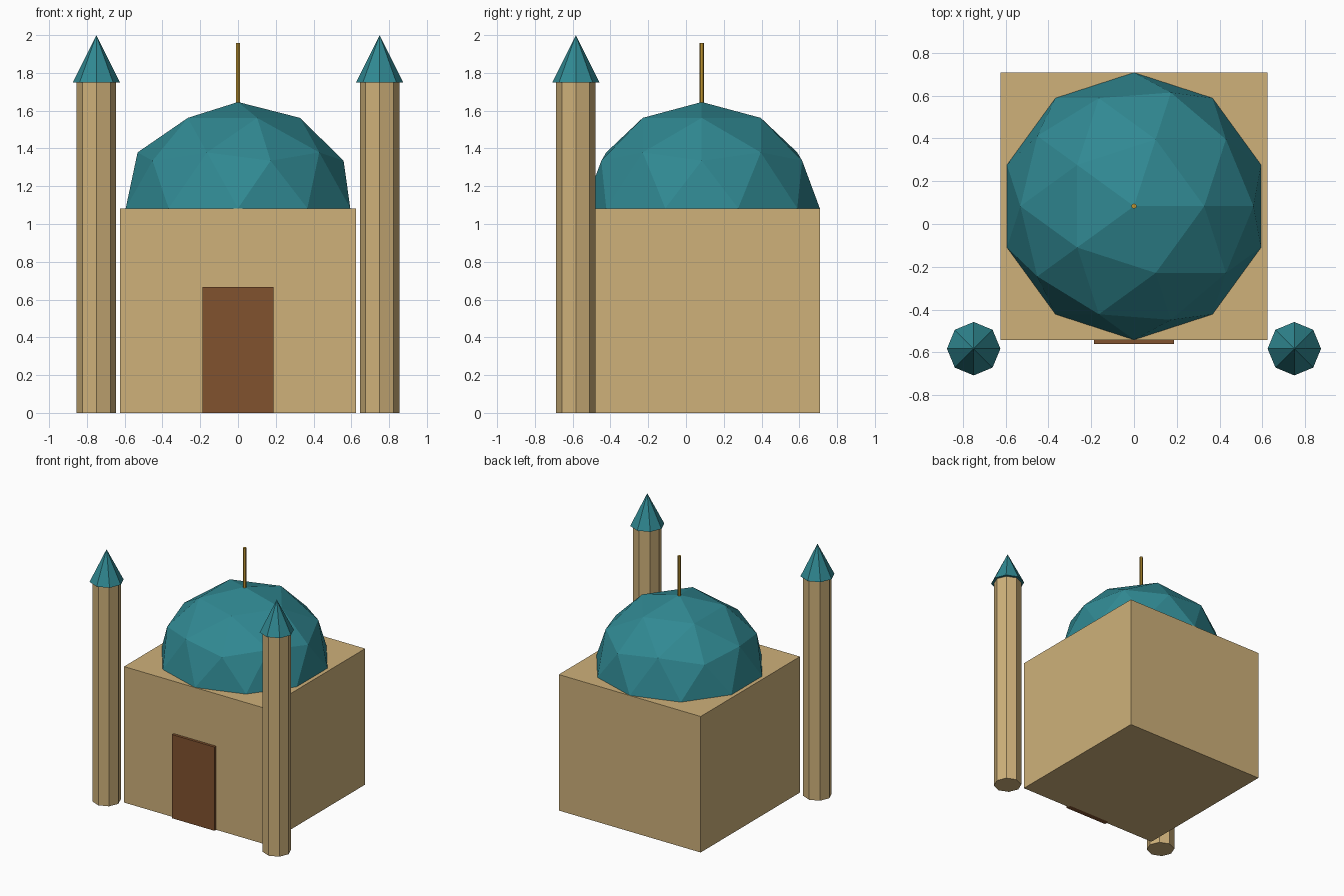
import bpy, bmesh, math

if "Cube" in bpy.data.objects:
    bpy.data.objects.remove(bpy.data.objects["Cube"])


def material(name, rgb):
    m = bpy.data.materials.new(name)
    m.diffuse_color = (*rgb, 1.0)
    m.use_nodes = True
    m.node_tree.nodes["Principled BSDF"].inputs["Base Color"].default_value = m.diffuse_color
    return m


SAND = material("sandstone", (0.62, 0.44, 0.195))
TEAL = material("teal tile", (0.03, 0.25, 0.29))
WOOD = material("brown wood", (0.22, 0.085, 0.028))
GOLD = material("gold", (0.50, 0.29, 0.03))

HALL_Y = 0.0833      # centre of the hall
HALL_H = 1.0833      # roof height
HALF = 0.625         # half width of the hall


def finish(name, mat):
    ob = bpy.context.object
    ob.name = name
    ob.data.materials.append(mat)
    return ob


def box(name, mat, center, size):
    bpy.ops.mesh.primitive_cube_add(size=1, location=center)
    ob = finish(name, mat)
    ob.scale = size
    return ob


def prism(name, mat, sides, r1, r2, x, y, z0, z1):
    bpy.ops.mesh.primitive_cone_add(vertices=sides, radius1=r1, radius2=r2,
                                    depth=z1 - z0, location=(x, y, (z0 + z1) / 2))
    return finish(name, mat)


# Main hall and door
box("hall", SAND, (0, HALL_Y, HALL_H / 2), (2 * HALF, 2 * HALF, HALL_H))
box("door", WOOD, (0, HALL_Y - HALF, 0.3333), (0.375, 0.0417, 0.6667))

# Faceted dome: upper half of a slightly flattened icosphere
bpy.ops.mesh.primitive_ico_sphere_add(subdivisions=2, radius=HALF,
                                      location=(0, HALL_Y, HALL_H))
dome = finish("dome", TEAL)
dome.scale.z = 0.9
bm = bmesh.new()
bm.from_mesh(dome.data)
bmesh.ops.delete(bm, geom=[v for v in bm.verts if v.co.z < -0.01], context='VERTS')
bm.to_mesh(dome.data)
bm.free()

# Finial on the dome
prism("finial", GOLD, 6, 0.0125, 0.0125, 0, HALL_Y, 1.625, 1.9583)

# Pair of minarets with pointed roofs
for side, x in (("left", -0.75), ("right", 0.75)):
    prism(side + "_minaret_shaft", SAND, 8, 0.1042, 0.1042, x, -0.5833, 0, 1.75)
    prism(side + "_minaret_roof", TEAL, 8, 0.125, 0, x, -0.5833, 1.75, 2.0)
